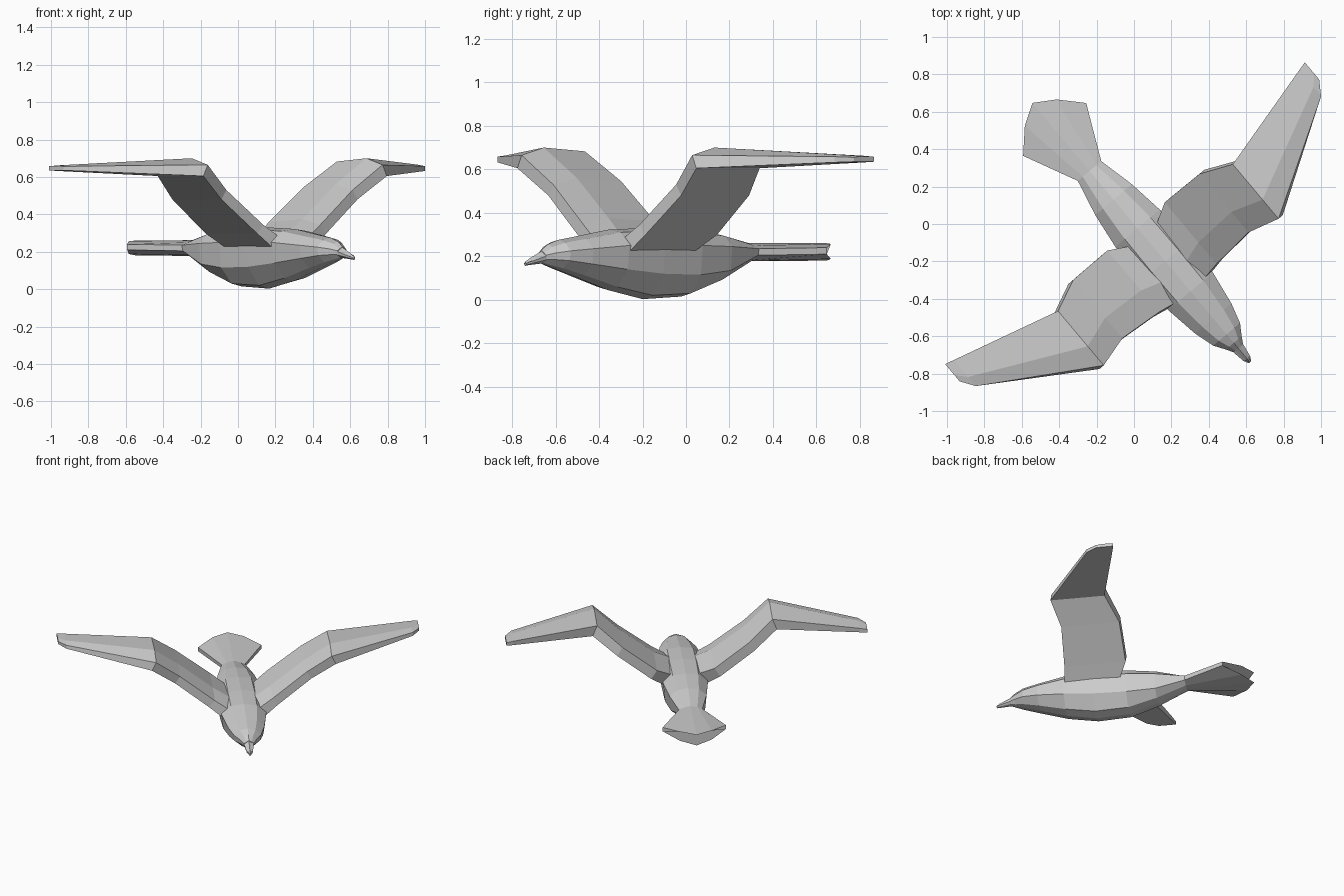
import bpy, bmesh, math

if "Cube" in bpy.data.objects:
    bpy.data.objects.remove(bpy.data.objects["Cube"])

HEADING = math.radians(40)  # bird flies diagonally across the grid


def loft(name, rings, mirror=False):
    """Skin a list of closed rings (side, forward, height) and cap both ends."""
    bm = bmesh.new()
    loops = [[bm.verts.new((s, -f, z)) for s, f, z in ring] for ring in rings]
    n = len(loops[0])
    for a, b in zip(loops, loops[1:]):
        for i in range(n):
            j = (i + 1) % n
            bm.faces.new((a[i], a[j], b[j], b[i]))
    bm.faces.new(loops[0])
    bm.faces.new(loops[-1])
    bmesh.ops.recalc_face_normals(bm, faces=bm.faces)
    mesh = bpy.data.meshes.new(name)
    bm.to_mesh(mesh)
    bm.free()
    ob = bpy.data.objects.new(name, mesh)
    bpy.context.collection.objects.link(ob)
    ob.rotation_euler.z = HEADING
    if mirror:
        ob.modifiers.new("mirror", 'MIRROR').use_clip = False
    return ob


def full_ring(half):
    """Close a half section running from top centre to bottom centre."""
    return half + [(-s, f, z) for s, f, z in half[-2:0:-1]]


def body_ring(f, w, top, side, low, bottom):
    return full_ring([(0, f, top), (w * .58, f, top - .012), (w, f, side),
                      (w * .92, f, low), (w * .45, f, bottom + (low - bottom) * .15),
                      (0, f, bottom)])


# Body: forward position, half width, top, side line, lower line, belly
sections = [
    (-.37, .082, .262, .235, .205, .178),
    (-.17, .128, .305, .245, .135, .085),
    (.03, .155, .325, .25, .115, .015),
    (.26, .16, .33, .25, .12, .003),
    (.47, .156, .322, .25, .14, .045),
    (.66, .126, .292, .235, .165, .105),
    (.77, .094, .275, .225, .18, .138),
    (.83, .055, .255, .215, .185, .155),
    (.868, .033, .228, .205, .185, .168),
]
fan = full_ring([(0, -.845, .26), (.11, -.777, .257), (.22, -.66, .24),
                 (.22, -.66, .21), (.11, -.777, .188), (0, -.845, .18)])
rings = [body_ring(*s) for s in sections]
loft("body", rings)

# Tail fan
loft("tail", [fan, rings[0]])

# Beak
loft("beak", [body_ring(.855, .036, .23, .205, .185, .168),
              body_ring(.94, .022, .19, .178, .168, .16),
              body_ring(.965, .008, .175, .168, .162, .156)])


def wing_ring(xt, zt, xb, zb, lead, trail, camber, lt=0):
    """Slab section: leading edge, ridge, trailing edge, then underside."""
    mid = lead + (trail - lead) * .35
    return [(xt, lead, zt), (xt, mid, zt + camber), (xt, trail - lt, zt + camber * .5),
            (xb, trail, zb), (xb, mid, zb), (xb, lead, zb)]


# Wings: raised inner arm, kink at the wrist, level outer arm
loft("wings", [wing_ring(*s) for s in [
    (.07, .26, .12, .20, .47, .09, .045),
    (.20, .345, .24, .297, .447, .017, .03),
    (.44, .53, .475, .48, .428, .02, .03),
    (.61, .665, .64, .605, .475, .095, .035),
    (1.205, .658, 1.205, .632, .12, -.062, .008),
    (1.255, .655, 1.255, .635, .045, -.075, .005)]], mirror=True)
